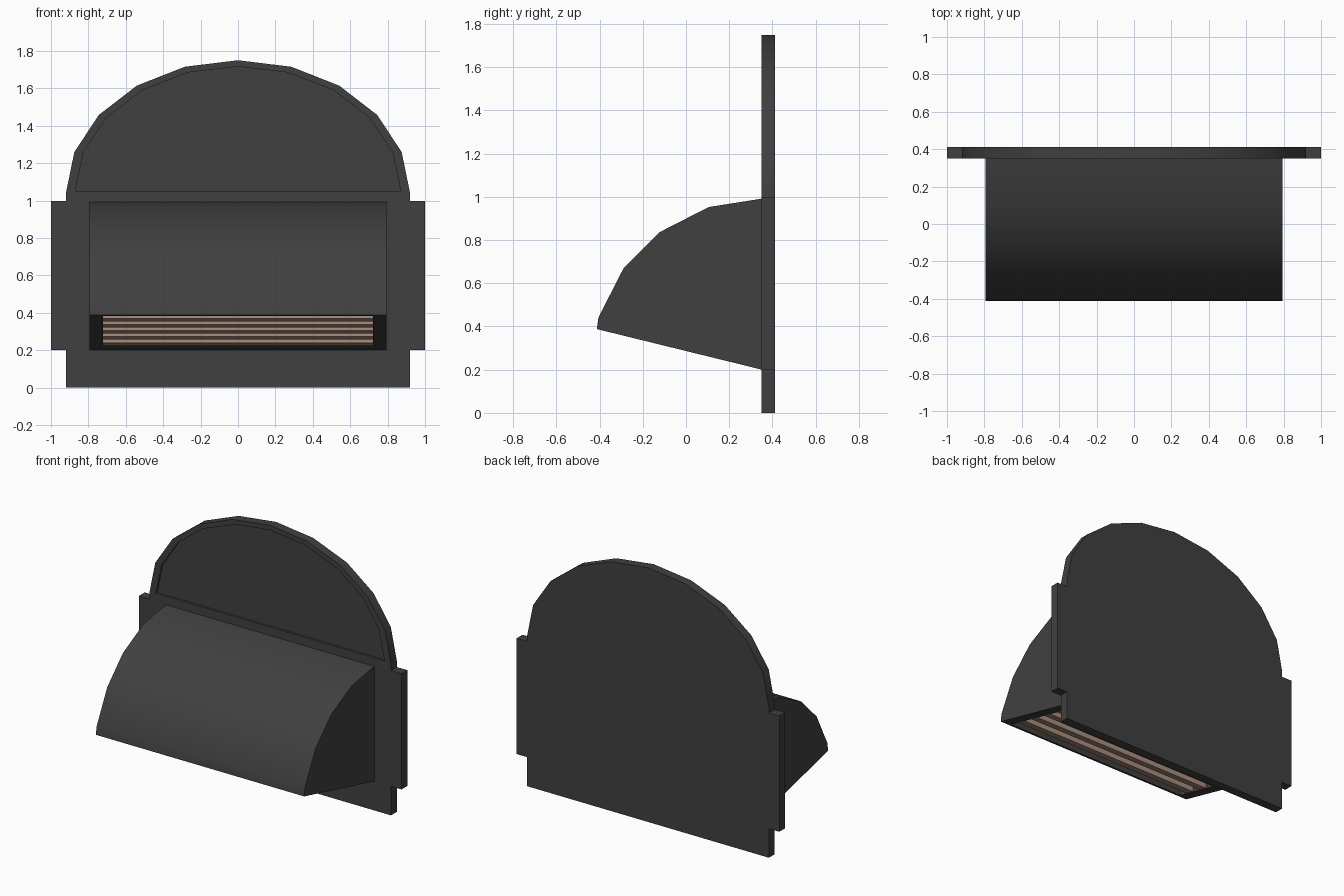
import bpy, bmesh, math
from mathutils import Vector

if "Cube" in bpy.data.objects:
    bpy.data.objects.remove(bpy.data.objects["Cube"])


def material(name, rgb):
    m = bpy.data.materials.new(name)
    m.diffuse_color = (*rgb, 1)
    m.use_nodes = True
    m.node_tree.nodes["Principled BSDF"].inputs["Base Color"].default_value = m.diffuse_color
    return m


DARK = material("charcoal", (0.051, 0.051, 0.051))
BROWN = material("slat_brown", (0.40, 0.275, 0.21))


def prism(name, pts, offset, mat):
    """Extrude a closed outline of 3D points along offset."""
    bm = bmesh.new()
    f = bm.faces.new([bm.verts.new(p) for p in pts])
    ext = bmesh.ops.extrude_face_region(bm, geom=[f])
    bmesh.ops.translate(bm, vec=Vector(offset),
                        verts=[v for v in ext["geom"] if isinstance(v, bmesh.types.BMVert)])
    bmesh.ops.recalc_face_normals(bm, faces=bm.faces[:])
    me = bpy.data.meshes.new(name)
    bm.to_mesh(me)
    bm.free()
    ob = bpy.data.objects.new(name, me)
    bpy.context.collection.objects.link(ob)
    me.materials.append(mat)
    return ob


def select(ob):
    bpy.ops.object.select_all(action='DESELECT')
    ob.select_set(True)
    bpy.context.view_layer.objects.active = ob


def cut(ob, cutter):
    mod = ob.modifiers.new("recess", 'BOOLEAN')
    mod.operation, mod.solver, mod.object = 'DIFFERENCE', 'EXACT', cutter
    select(ob)
    bpy.ops.object.modifier_apply(modifier=mod.name)
    bpy.data.objects.remove(cutter)


def smooth(ob):
    select(ob)
    bpy.ops.object.shade_smooth_by_angle(angle=math.radians(32))


def arch(rx, rz, base, y):
    return [(rx * math.cos(math.pi * i / 10), y, base + rz * math.sin(math.pi * i / 10))
            for i in range(11)]


# Back plate with side ears and arched top
FRONT, BACK = 0.35, 0.413
side = [(0.92, 0), (0.92, 0.2), (1.0, 0.2), (1.0, 0.997), (0.92, 0.997)]
outline = [(x, FRONT, z) for x, z in side] + arch(0.92, 0.71, 1.04, FRONT)
outline += [(-x, FRONT, z) for x, z in reversed(side)]
plate = prism("back_plate", outline, (0, BACK - FRONT, 0), DARK)

# Shallow recessed panel in the arch
cut(plate, prism("panel_cutter", arch(0.87, 0.667, 1.05, FRONT - 0.05), (0, 0.065, 0), DARK))
smooth(plate)

# Curved hood
W = 0.793
profile = [(0.352, 0.992), (0.105, 0.953), (-0.12, 0.838), (-0.29, 0.668),
           (-0.405, 0.443), (-0.413, 0.388), (0.352, 0.2)]
hood = prism("hood", [(-W, y, z) for y, z in profile], (2 * W, 0, 0), DARK)


# Height of the sloping underside
def under(y):
    return 0.388 - (y + 0.413) * 0.188 / 0.765


def sloped_bar(name, y0, y1, low, high, half, mat):
    pts = [(-half, y0, under(y0) + low), (-half, y1, under(y1) + low),
           (-half, y1, under(y1) + high), (-half, y0, under(y0) + high)]
    return prism(name, pts, (2 * half, 0, 0), mat)


# Opening in the underside
Y0, Y1, HALF = -0.39, 0.27, 0.722
cut(hood, sloped_bar("opening_cutter", Y0, Y1, -0.1, 0.05, HALF, DARK))
smooth(hood)

# Brown slats across the opening
N = 5
pitch = (Y1 - Y0) / N
for i in range(N):
    y = Y0 + (i + 0.5) * pitch
    sloped_bar(f"slat_{i + 1}", y, y + pitch * 0.5 - 0.002, 0.003, 0.049, HALF, BROWN)
